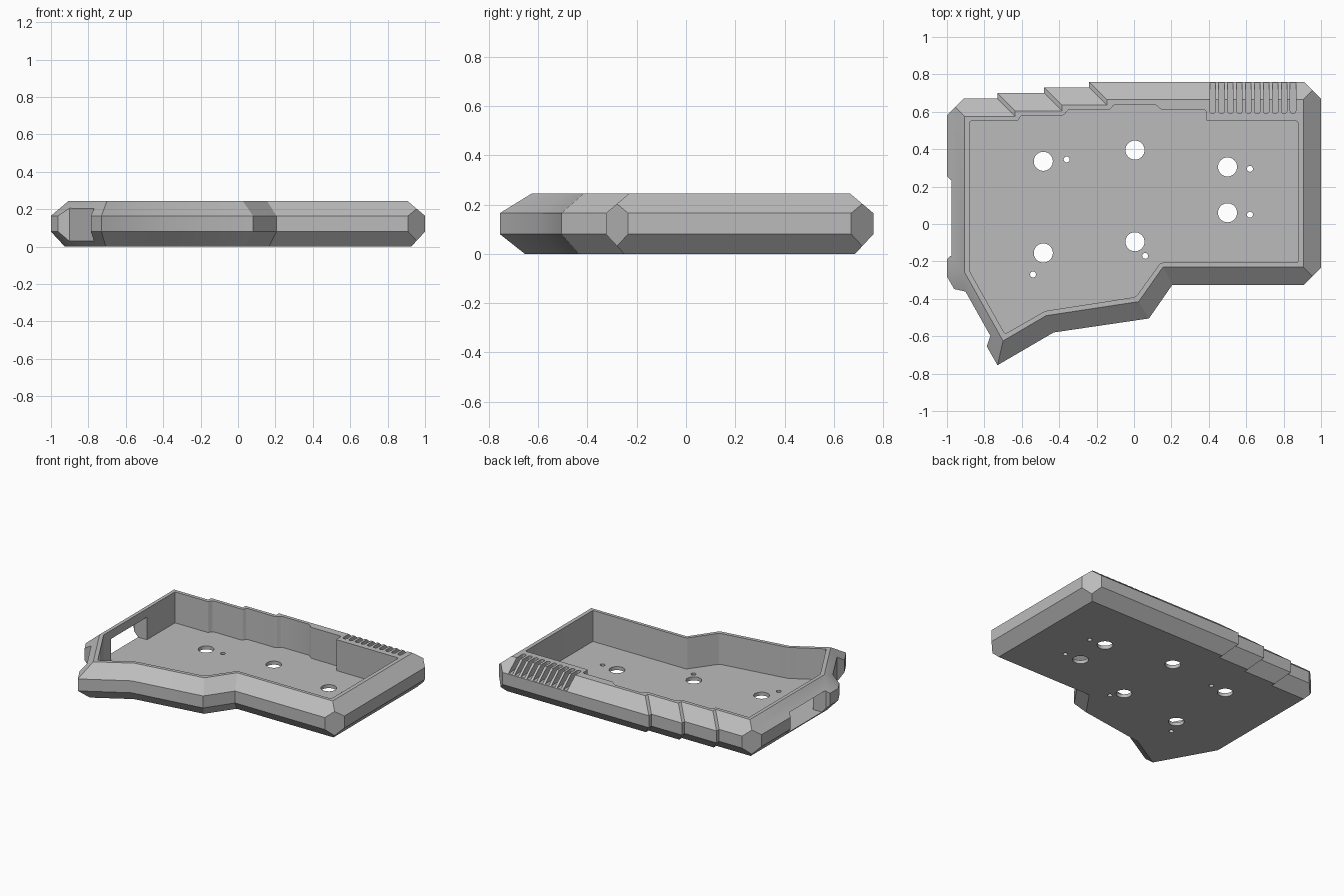
import bpy
import bmesh
import math
from mathutils import Vector

cube = bpy.data.objects.get("Cube")
if cube:
    bpy.data.objects.remove(cube)

FLOOR = 0.025
TOP = 0.245

grey = bpy.data.materials.new("matte grey")
grey.use_nodes = True
grey.diffuse_color = (0.5, 0.5, 0.5, 1)
grey.node_tree.nodes["Principled BSDF"].inputs["Base Color"].default_value = (0.5, 0.5, 0.5, 1)


def loft(name, rings, round_corners=0):
    """Closed solid through matching rings of 3D points."""
    bm = bmesh.new()
    loops = [[bm.verts.new(p) for p in ring] for ring in rings]
    n = len(loops[0])
    for low, high in zip(loops, loops[1:]):
        for i in range(n):
            j = (i + 1) % n
            bm.faces.new((low[i], low[j], high[j], high[i]))
    bm.faces.new(loops[0])
    bm.faces.new(loops[-1])
    bmesh.ops.recalc_face_normals(bm, faces=bm.faces)
    if round_corners:
        upright = [e for e in bm.edges
                   if (e.verts[0].co - e.verts[1].co).xy.length < 1e-5]
        bmesh.ops.bevel(bm, geom=upright, offset=round_corners, segments=2,
                        profile=0.5, affect='EDGES')
    mesh = bpy.data.meshes.new(name)
    bm.to_mesh(mesh)
    bm.free()
    obj = bpy.data.objects.new(name, mesh)
    bpy.context.collection.objects.link(obj)
    return obj


def prism(points, z0, z1, round_corners=0):
    rings = [[(x, y, z) for x, y in points] for z in (z0, z1)]
    return loft("cutter", rings, round_corners)


def circle(x, y, r, n=32):
    return [(x + r * math.cos(math.tau * i / n), y + r * math.sin(math.tau * i / n))
            for i in range(n)]


def cut(cutter):
    """Subtract the cutter from the case and discard it."""
    cutter.hide_render = True
    mod = case.modifiers.new("cut", 'BOOLEAN')
    mod.object = cutter
    mod.solver = 'EXACT'
    bpy.context.view_layer.objects.active = case
    bpy.ops.object.modifier_apply(modifier=mod.name)
    bpy.data.objects.remove(cutter)


# Outer outline paired with the outline of the top rim
outer = [(-1, -0.28), (-0.73, -0.755), (-0.43, -0.58), (0.08, -0.505),
         (0.205, -0.325), (1, -0.325), (1, 0.76)]
rim = [(-0.905, -0.26), (-0.7, -0.625), (-0.47, -0.49), (0.025, -0.415),
       (0.155, -0.23), (0.905, -0.23), (0.905, 0.665)]
# Three slanted steps along the back edge
for x, y in ((-0.24, 0.76), (-0.48, 0.73), (-0.73, 0.70)):
    for dy in (0, -0.03):
        outer.append((x, y + dy))
        rim.append((x + 0.095, y + dy - 0.095))
outer.append((-1, 0.67))
rim.append((-0.905, 0.575))


def ring(inset, z):
    return [Vector((*a, z)).lerp(Vector((*b, z)), inset) for a, b in zip(outer, rim)]


# Case body with chamfered top and bottom edges
case = loft("case", [ring(0.78, 0), ring(0, 0.08), ring(0, 0.165), ring(1, TOP)])

# Clipped vertical corners
for x, y, sx, sy in ((1, -0.325, 1, -1), (1, 0.76, 1, 1), (-1, 0.67, -1, 1)):
    c = 0.09
    e = 0.1
    cut(prism([(x - sx * (c + e), y + sy * e), (x + sx * e, y + sy * e),
               (x + sx * e, y - sy * (c + e))], -0.1, 0.4))

# Inner tray
cavity = [(-0.88, 0.55), (-0.62, 0.55), (-0.605, 0.58), (-0.375, 0.58),
          (-0.355, 0.61), (-0.13, 0.61), (-0.105, 0.64), (0.115, 0.64),
          (0.145, 0.61), (0.385, 0.61), (0.385, 0.55), (0.877, 0.55),
          (0.877, -0.207), (0.142, -0.207), (0.01, -0.39), (-0.475, -0.465),
          (-0.69, -0.588), (-0.88, -0.25)]
cut(prism(cavity, FLOOR, 0.4, 0.01))

# Tapered recess and port opening in the side wall
cut(prism([(-1.05, 0.305), (-0.98, 0.235), (-0.98, -0.17), (-1.05, -0.24)], -0.1, 0.4))
cut(prism([(-1.05, 0.235), (-0.86, 0.235), (-0.86, -0.17), (-1.05, -0.17)], FLOOR, 0.185))

# Tapered socket recess in the diagonal wall
start = Vector(rim[0])
along = (Vector(rim[1]) - start).normalized()
out = Vector((along.y, -along.x))
cut(prism([start + along * a + out * o for a, o in
           ((0.01, 0.136), (0.09, 0.046), (0.362, 0.046), (0.442, 0.136))], -0.1, 0.4))

# Row of round-ended vent slots
for i in range(10):
    x = 0.42 + i * 0.0478
    r = 0.015
    end = [(x + r * math.cos(a), 0.605 + r * math.sin(a))
           for a in (math.pi + math.pi * k / 8 for k in range(9))]
    cut(prism(end + [(x + r, 0.85), (x - r, 0.85)], 0.168, 0.4))

# Mounting holes and small pin holes through the floor
for x, y in ((-0.485, 0.335), (0.005, 0.395), (0.5, 0.305),
             (0.5, 0.06), (0.005, -0.095), (-0.485, -0.155)):
    cut(prism(circle(x, y, 0.051), -0.1, 0.1))
for x, y in ((-0.36, 0.345), (0.62, 0.295), (0.62, 0.05), (0.06, -0.17), (-0.54, -0.27)):
    cut(prism(circle(x, y, 0.016, 16), -0.1, 0.1))

case.data.materials.clear()
case.data.materials.append(grey)
for poly in case.data.polygons:
    poly.material_index = 0
case.select_set(True)
bpy.ops.object.shade_smooth_by_angle(angle=math.radians(25))
